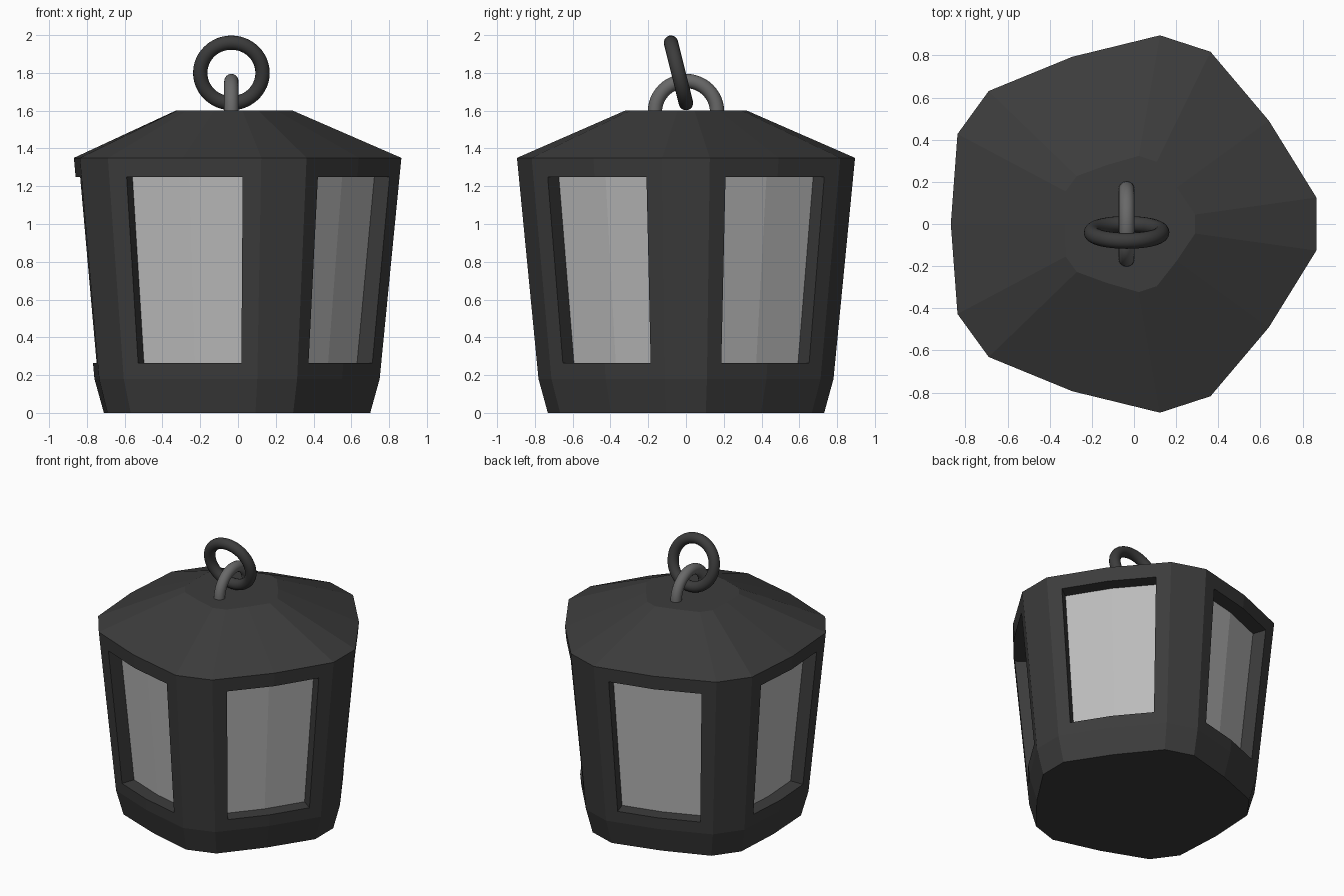
import bpy, bmesh
from math import sin, cos, pi, radians
from mathutils import Vector

if "Cube" in bpy.data.objects:
    bpy.data.objects.remove(bpy.data.objects["Cube"])

AX = -0.035           # lantern axis in x
DEPTH = 0.1           # window recess
# (z, post face distance, post half width, mid-window radius)
FOOT = (0.0, 0.735, 0.105, 0.675)
LOW = (0.18, 0.785, 0.111, 0.725)
HIGH = (1.35, 0.900, 0.126, 0.834)
CROWN = (1.60, 0.325, 0.045, 0.295)


def material(name, v):
    m = bpy.data.materials.new(name)
    m.diffuse_color = (v, v, v, 1)
    m.use_nodes = True
    m.node_tree.nodes["Principled BSDF"].inputs["Base Color"].default_value = m.diffuse_color
    return m


dark = material("dark_iron", 0.045)
steel = material("steel", 0.14)
pale = material("pale_glass", 0.5)


def rot(a, x, y, z):
    return Vector((AX + x * cos(a) - y * sin(a), x * sin(a) + y * cos(a), z))


def post(level, k, side):
    z, d, w, m = level
    return rot(k * 2 * pi / 5, d, side * w, z)


def mid(level, k):
    return rot((k + 0.5) * 2 * pi / 5, level[3], 0, level[0])


def at(a, b, z):
    return a.lerp(b, (z - a.z) / (b.z - a.z))


def face(bm, *pts):
    f = bm.faces.new([bm.verts.new(p) for p in pts])
    f.normal_update()
    return f


def finish(bm, name, mat, recalc=True):
    bmesh.ops.remove_doubles(bm, verts=bm.verts, dist=1e-4)
    if recalc:
        bmesh.ops.recalc_face_normals(bm, faces=bm.faces)
    me = bpy.data.meshes.new(name)
    bm.to_mesh(me)
    bm.free()
    ob = bpy.data.objects.new(name, me)
    me.materials.append(mat)
    bpy.context.collection.objects.link(ob)


def outline(level):
    return [p for k in range(5) for p in
            (post(level, k, -1), post(level, k, 1), mid(level, k))]


# body: base band, posts, framed windows and roof
body, glass = bmesh.new(), bmesh.new()
for lo, hi in ((FOOT, LOW), (HIGH, CROWN)):
    a, b = outline(lo), outline(hi)
    for i in range(15):
        j = (i + 1) % 15
        face(body, a[i], a[j], b[j], b[i])
face(body, *outline(FOOT))
face(body, *outline(CROWN))

for k in range(5):
    face(body, post(LOW, k, -1), post(LOW, k, 1), post(HIGH, k, 1), post(HIGH, k, -1))
    out = rot((k + 0.5) * 2 * pi / 5, 1, 0, 0) - Vector((AX, 0, 0))
    inward = -DEPTH * out
    m0, m1 = mid(LOW, k), mid(HIGH, k)
    for kk, side in ((k, 1), (k + 1, -1)):
        p0, p1 = post(LOW, kk, side), post(HIGH, kk, side)
        w0, w1 = p0.lerp(m0, 0.235), p1.lerp(m1, 0.235)
        wb, wt = at(w0, w1, 0.265), at(w0, w1, 1.25)
        mb, mt = at(m0, m1, 0.265), at(m0, m1, 1.25)
        # frame around the opening
        face(body, p0, wb, wt, p1)
        face(body, p0, m0, mb, wb)
        face(body, p1, wt, mt, m1)
        # reveals
        for a, b in ((mb, wb), (wb, wt), (wt, mt)):
            face(body, a, b, b + inward, a + inward)
        # recessed pane
        f = face(glass, *(p + inward for p in (wb, mb, mt, wt)))
        if f.normal.dot(out) < 0:
            f.normal_flip()
finish(body, "lantern_body", dark)
finish(glass, "window_panes", pale, recalc=False)


# hanging hardware
def torus(name, loc, rotation, mat):
    bpy.ops.mesh.primitive_torus_add(location=loc, rotation=rotation,
                                     major_radius=0.165, minor_radius=0.038,
                                     major_segments=48, minor_segments=16)
    ob = bpy.context.object
    ob.name = name
    ob.data.materials.append(mat)
    bpy.ops.object.shade_smooth_by_angle()
    return ob


torus("hanging_ring", (AX, -0.04, 1.8), (radians(90 + 14), 0, 0), dark)

# staple: upper half of a ring standing on the crown
staple = torus("staple", (AX, 0, 1.592), (0, radians(90), 0), steel)
bm = bmesh.new()
bm.from_mesh(staple.data)
bmesh.ops.bisect_plane(bm, geom=bm.verts[:] + bm.edges[:] + bm.faces[:],
                       plane_co=(0, 0, 0), plane_no=(1, 0, 0), clear_outer=True)
bm.to_mesh(staple.data)
bm.free()
